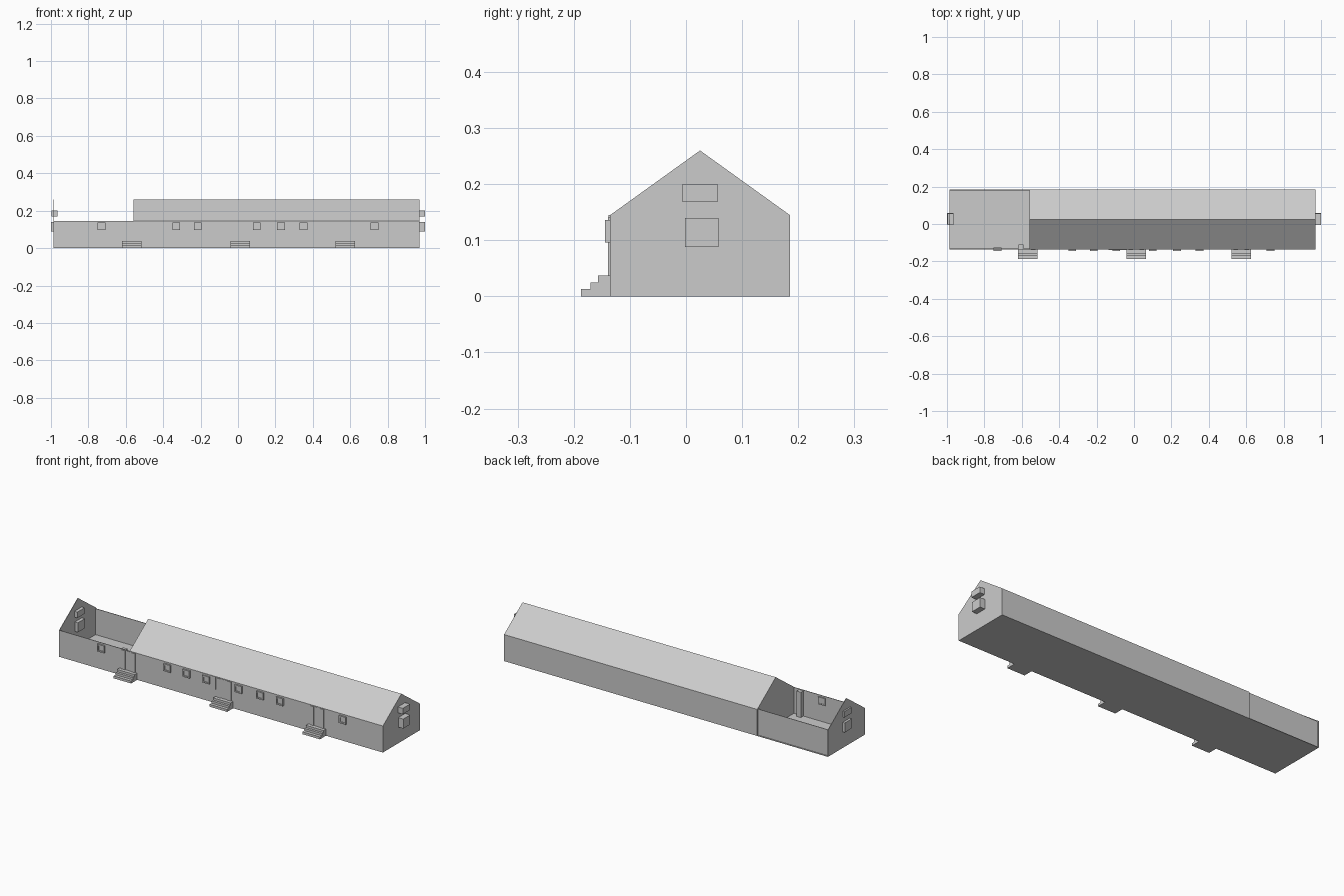
import bpy

if "Cube" in bpy.data.objects:
    bpy.data.objects.remove(bpy.data.objects["Cube"])

FRONT, BACK, MID = -0.135, 0.185, 0.025
LEFT, SPLIT, RIGHT = -0.987, -0.56, 0.97
EAVE, RIDGE = 0.145, 0.26

grey = bpy.data.materials.new("plain_grey")
grey.diffuse_color = (0.6, 0.6, 0.6, 1)
grey.use_nodes = True
grey.node_tree.nodes["Principled BSDF"].inputs["Base Color"].default_value = grey.diffuse_color


def make(name, verts, faces):
    mesh = bpy.data.meshes.new(name)
    mesh.from_pydata(verts, [], faces)
    mesh.materials.append(grey)
    obj = bpy.data.objects.new(name, mesh)
    bpy.context.collection.objects.link(obj)
    return obj


def extrude_x(name, profile, x0, x1):
    """Extrude a (y, z) profile, anticlockwise seen from +x."""
    n = len(profile)
    verts = [(x, y, z) for x in (x0, x1) for y, z in profile]
    faces = [list(range(n))[::-1], list(range(n, 2 * n))]
    faces += [[i, (i + 1) % n, (i + 1) % n + n, i + n] for i in range(n)]
    return make(name, verts, faces)


def box(name, x0, x1, y0, y1, z0, z1):
    return extrude_x(name, [(y0, z0), (y1, z0), (y1, z1), (y0, z1)], x0, x1)


# Roofed hall and the free-standing end gable
gable = [(FRONT, 0), (BACK, 0), (BACK, EAVE), (MID, RIDGE), (FRONT, EAVE)]
extrude_x("roofed_hall", gable, SPLIT, RIGHT)
extrude_x("end_gable", gable, LEFT, LEFT + 0.003)

# Open yard: floor, front wall and recessed back wall
box("yard_floor", LEFT, SPLIT, FRONT, BACK, 0, 0.003)
box("yard_front_wall", LEFT, SPLIT, FRONT, FRONT + 0.003, 0, EAVE)
box("yard_back_wall", LEFT, SPLIT, BACK - 0.009, BACK - 0.006, 0, EAVE)

# Front windows: a raised frame around a set-back pane
for x in (-0.73, -0.33, -0.215, -0.095, 0.10, 0.23, 0.35, 0.73):
    r, t, z0, z1 = 0.021, 0.007, 0.096, 0.136
    inside = FRONT + (0.01 if x < SPLIT else 0.001)
    y0 = FRONT - 0.009
    box("window_sill", x - r, x + r, y0, inside, z0, z0 + t)
    box("window_head", x - r, x + r, y0, inside, z1 - t, z1)
    for s in (-1, 1):
        a, b = sorted((x + s * r, x + s * (r - t)))
        box("window_jamb", a, b, y0, inside, z0 + t, z1 - t)
    box("window_pane", x - r + t, x + r - t, FRONT - 0.004, inside - 0.002, z0 + t, z1 - t)

# Large surround of the central window
box("window_surround", -0.135, -0.038, FRONT - 0.003, FRONT, 0.075, EAVE)

# Doorsteps with door frames
for x in (-0.568, 0.012, 0.573):
    tread = [(-0.187, 0), (FRONT, 0), (FRONT, 0.037), (-0.157, 0.037),
             (-0.157, 0.025), (-0.17, 0.025), (-0.17, 0.013), (-0.187, 0.013)]
    extrude_x("door_steps", tread, x - 0.053, x + 0.053)
    for s in (-1, 1):
        a, b = sorted((x + s * 0.042, x + s * 0.018))
        box("door_jamb", a, b, FRONT - 0.004, FRONT, 0.037, 0.141)
    box("door_leaf", x - 0.018, x + 0.018, FRONT - 0.001, FRONT, 0.037, 0.141)

# Door post standing inside the yard
box("inner_door_post", -0.617, -0.591, FRONT, -0.11, 0.003, 0.141)

# Projecting box windows on both gables
for name, x0, x1 in (("left", -1.0, -0.966), ("right", RIGHT, 1.0)):
    box(name + "_upper_gable_window", x0 + (0.004 if x0 < 0 else 0), x1, -0.006, 0.056, 0.168, 0.2)
    box(name + "_lower_gable_window", x0, x1, -0.002, 0.058, 0.088, 0.14)
